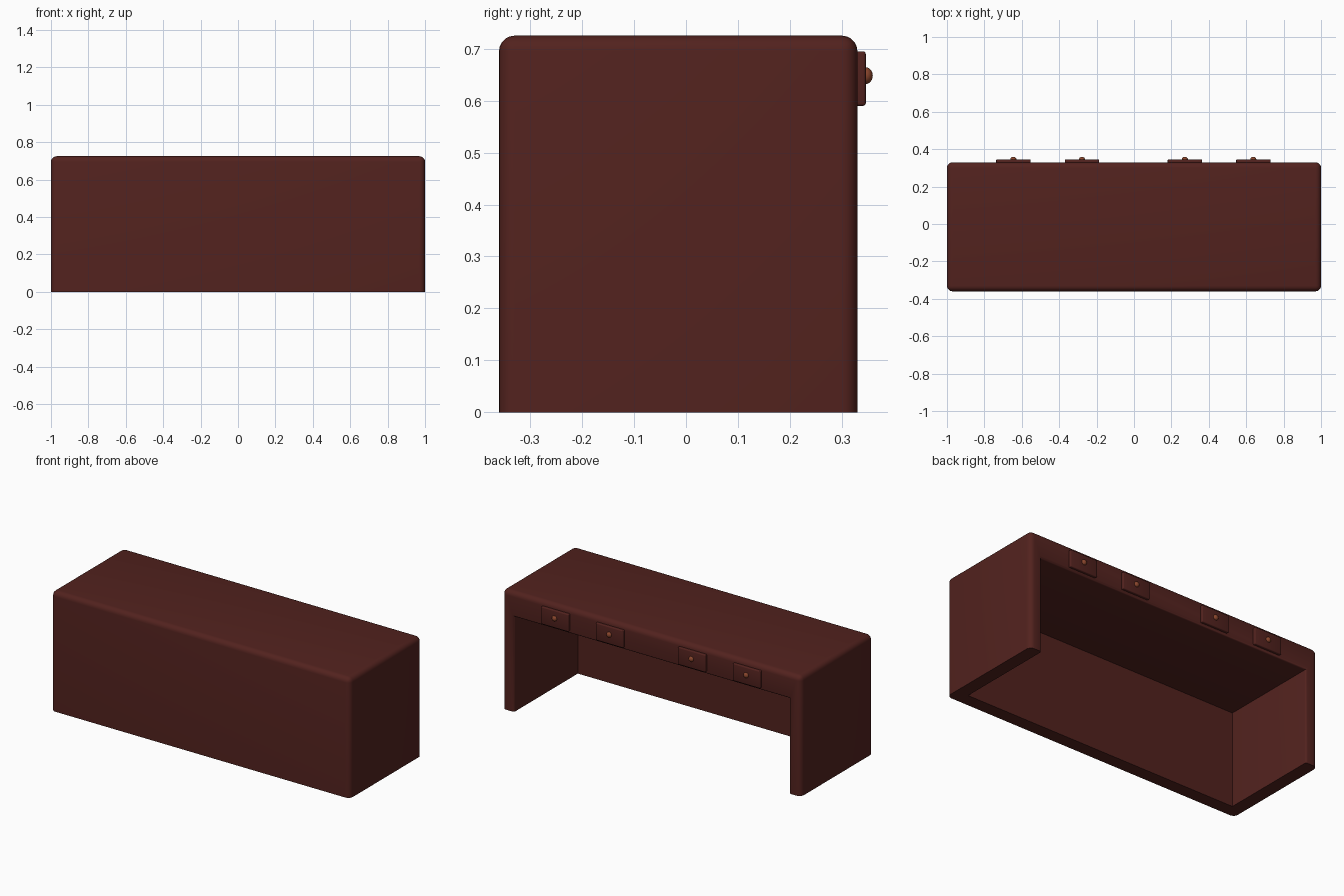
import bpy, bmesh

if "Cube" in bpy.data.objects:
    bpy.data.objects.remove(bpy.data.objects["Cube"])


def material(name, rgb):
    m = bpy.data.materials.new(name)
    m.diffuse_color = (*rgb, 1.0)
    m.use_nodes = True
    m.node_tree.nodes["Principled BSDF"].inputs["Base Color"].default_value = m.diffuse_color
    return m


WOOD = material("dark_wood", (0.085, 0.016, 0.013))
COPPER = material("knob_copper", (0.25, 0.06, 0.025))


def finish(bm, name, mat):
    bmesh.ops.recalc_face_normals(bm, faces=bm.faces)
    mesh = bpy.data.meshes.new(name)
    bm.to_mesh(mesh)
    bm.free()
    obj = bpy.data.objects.new(name, mesh)
    bpy.context.collection.objects.link(obj)
    mesh.materials.append(mat)
    bpy.ops.object.select_all(action='DESELECT')
    obj.select_set(True)
    bpy.context.view_layer.objects.active = obj
    bpy.ops.object.shade_smooth_by_angle(angle=0.6)
    return obj


def bevel(bm, edges, width, segments):
    bmesh.ops.bevel(bm, geom=edges, offset=width, segments=segments,
                    profile=0.5, affect='EDGES', clamp_overlap=True)


X, FRONT, BACK, TOP = 1.0, -0.36, 0.33, 0.725      # outer shell
IX, IFRONT, ITOP = 0.92, -0.28, 0.575              # leg space

# Desk shell: outer box with a leg space open to the back and below
bm = bmesh.new()
V = {}
for s in (-1, 1):
    for y in "fb":
        for z in (0, 1):
            V["o", s, y, z] = bm.verts.new((s * X, FRONT if y == "f" else BACK, z * TOP))
            V["i", s, y, z] = bm.verts.new((s * IX, IFRONT if y == "f" else BACK, z * ITOP))


def face(*keys):
    bm.faces.new([V[k] for k in keys])


for k in "oi":
    face((k, -1, "f", 0), (k, 1, "f", 0), (k, 1, "f", 1), (k, -1, "f", 1))
    face((k, -1, "f", 1), (k, 1, "f", 1), (k, 1, "b", 1), (k, -1, "b", 1))
    for s in (-1, 1):
        face((k, s, "f", 0), (k, s, "b", 0), (k, s, "b", 1), (k, s, "f", 1))
# back frame and floor rim are both U shaped
face(("o", -1, "b", 0), ("o", -1, "b", 1), ("o", 1, "b", 1), ("o", 1, "b", 0),
     ("i", 1, "b", 0), ("i", 1, "b", 1), ("i", -1, "b", 1), ("i", -1, "b", 0))
face(("o", -1, "b", 0), ("o", -1, "f", 0), ("o", 1, "f", 0), ("o", 1, "b", 0),
     ("i", 1, "b", 0), ("i", 1, "f", 0), ("i", -1, "f", 0), ("i", -1, "b", 0))
bmesh.ops.recalc_face_normals(bm, faces=bm.faces)

outer = {V[k] for k in V if k[0] == "o"}
bevel(bm, [e for e in bm.edges if all(v in outer for v in e.verts)
           and any(v.co.z > 0.1 for v in e.verts)], 0.03, 5)
# soften the rim of the opening
rim = [e for e in bm.edges
       if all(abs(v.co.y - BACK) < 1e-4 and abs(v.co.x) < IX + 1e-4
              and v.co.z < ITOP + 1e-4 for v in e.verts)]
bevel(bm, rim, 0.012, 3)
finish(bm, "desk_shell", WOOD)

# Drawer fronts with knobs on the back apron
for n, x in enumerate((-0.645, -0.278, 0.272, 0.638), 1):
    bm = bmesh.new()
    bmesh.ops.create_cube(bm, size=1)
    for v in bm.verts:
        v.co = (x + v.co.x * 0.184, 0.331 + v.co.y * 0.03, 0.6425 + v.co.z * 0.105)
    bevel(bm, bm.edges[:], 0.005, 3)
    finish(bm, f"drawer_front_{n}", WOOD)

    bm = bmesh.new()
    bmesh.ops.create_uvsphere(bm, u_segments=24, v_segments=12, radius=1)
    for v in bm.verts:
        v.co = (x + v.co.x * 0.016, 0.346 + v.co.y * 0.0135, 0.648 + v.co.z * 0.016)
    finish(bm, f"drawer_knob_{n}", COPPER)
